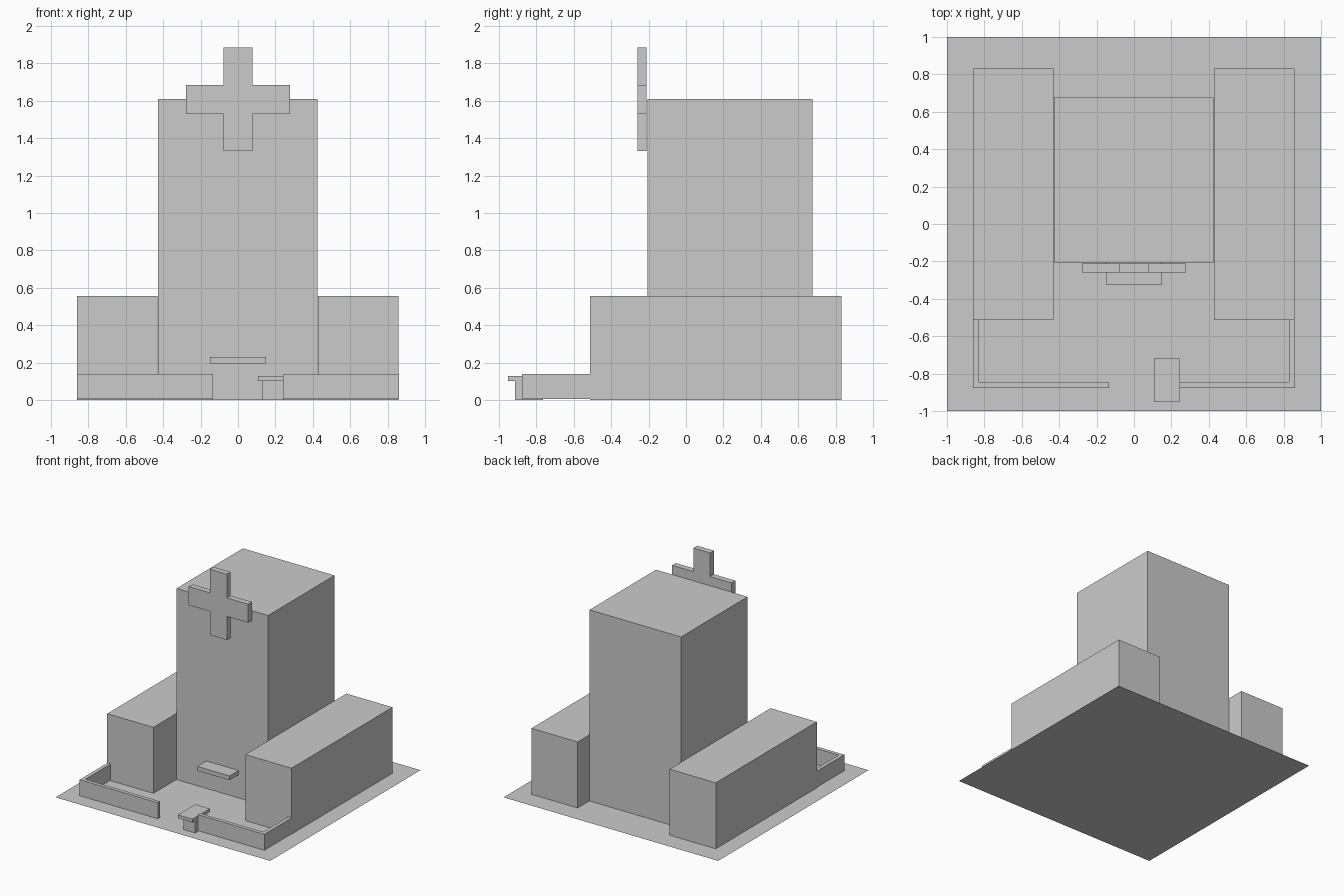
import bpy, bmesh
from mathutils import Vector

if "Cube" in bpy.data.objects:
    bpy.data.objects.remove(bpy.data.objects["Cube"])


def prism(name, points, direction):
    """Extrude a closed planar outline along a vector into a solid."""
    bm = bmesh.new()
    face = bm.faces.new([bm.verts.new(p) for p in points])
    ext = bmesh.ops.extrude_face_region(bm, geom=[face], use_keep_orig=True)
    moved = [g for g in ext["geom"] if isinstance(g, bmesh.types.BMVert)]
    bmesh.ops.translate(bm, vec=Vector(direction), verts=moved)
    bmesh.ops.recalc_face_normals(bm, faces=bm.faces[:])
    mesh = bpy.data.meshes.new(name)
    bm.to_mesh(mesh)
    bm.free()
    obj = bpy.data.objects.new(name, mesh)
    bpy.context.collection.objects.link(obj)
    return obj


def box(name, x, y, z):
    outline = [(x[0], y[0], z[0]), (x[1], y[0], z[0]),
               (x[1], y[1], z[0]), (x[0], y[1], z[0])]
    return prism(name, outline, (0, 0, z[1] - z[0]))


# Flat site
bpy.ops.mesh.primitive_plane_add(size=2)
bpy.context.object.name = "site_ground"

# Main tower and the two side wings
box("tower", (-0.428, 0.425), (-0.207, 0.677), (0, 1.61))
box("left_wing", (-0.86, -0.43), (-0.512, 0.832), (0, 0.556))
box("right_wing", (0.427, 0.857), (-0.512, 0.832), (0, 0.556))

# Cross sign in front of the tower top
a, b, cz = 0.078, 0.277, 1.608
cross = [(-a, -b), (a, -b), (a, -a), (b, -a), (b, a), (a, a),
         (a, b), (-a, b), (-a, a), (-b, a), (-b, -a), (-a, -a)]
prism("roof_cross", [(x, -0.26, cz + z) for x, z in cross], (0, 0.05, 0))

# Entrance canopy
box("entrance_canopy", (-0.15, 0.15), (-0.327, -0.207), (0.195, 0.231))

# L-shaped perimeter walls, open at the gate
for name, side, gate in (("left_wall", -1, 0.133), ("right_wall", 1, 0.243)):
    out, t = 0.86, 0.031
    plan = [(out, -0.512), (out, -0.878), (gate, -0.878),
            (gate, -0.878 + t), (out - t, -0.878 + t), (out - t, -0.512)]
    prism(name, [(side * x, y, 0.005) for x, y in plan], (0, 0, 0.135))

# Gatehouse with overhanging roof
box("gatehouse_body", (0.131, 0.242), (-0.915, -0.765), (0, 0.102))
box("gatehouse_roof", (0.106, 0.242), (-0.951, -0.72), (0.102, 0.13))
